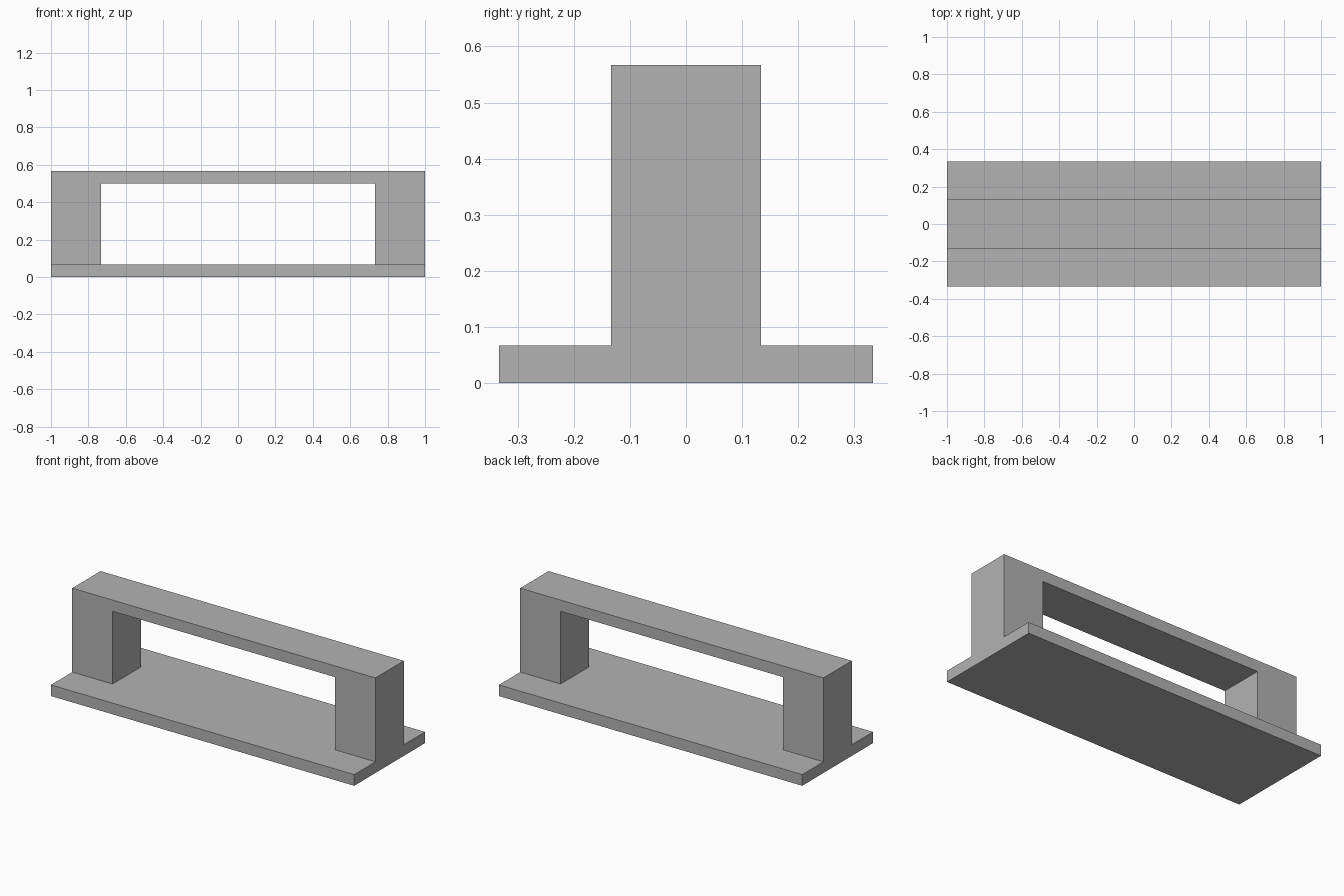
import bpy, bmesh

if "Cube" in bpy.data.objects:
    bpy.data.objects.remove(bpy.data.objects["Cube"])

U = 1 / 15  # module: the plate is 30 x 10 x 1 modules

grey = bpy.data.materials.new("plain_grey")
grey.diffuse_color = (0.45, 0.45, 0.45, 1)
grey.use_nodes = True
grey.node_tree.nodes["Principled BSDF"].inputs["Base Color"].default_value = grey.diffuse_color


def extrude_profile(name, profile, half_depth):
    """Extrude an x-z outline (in modules) symmetrically along y."""
    bm = bmesh.new()
    face = bm.faces.new([bm.verts.new((x * U, -half_depth * U, z * U)) for x, z in profile])
    moved = bmesh.ops.extrude_face_region(bm, geom=[face])["geom"]
    bmesh.ops.translate(bm, vec=(0, 2 * half_depth * U, 0),
                        verts=[v for v in moved if isinstance(v, bmesh.types.BMVert)])
    bmesh.ops.recalc_face_normals(bm, faces=bm.faces)
    mesh = bpy.data.meshes.new(name)
    bm.to_mesh(mesh)
    bm.free()
    mesh.materials.append(grey)
    obj = bpy.data.objects.new(name, mesh)
    bpy.context.collection.objects.link(obj)
    return obj


# Flat mounting plate
extrude_profile("base_plate", [(-15, 0), (15, 0), (15, 1), (-15, 1)], 5)

# Two posts joined by a thin top bar
extrude_profile("handle_arch", [(-15, 1), (-11, 1), (-11, 7.5), (11, 7.5),
                                (11, 1), (15, 1), (15, 8.5), (-15, 8.5)], 2)
